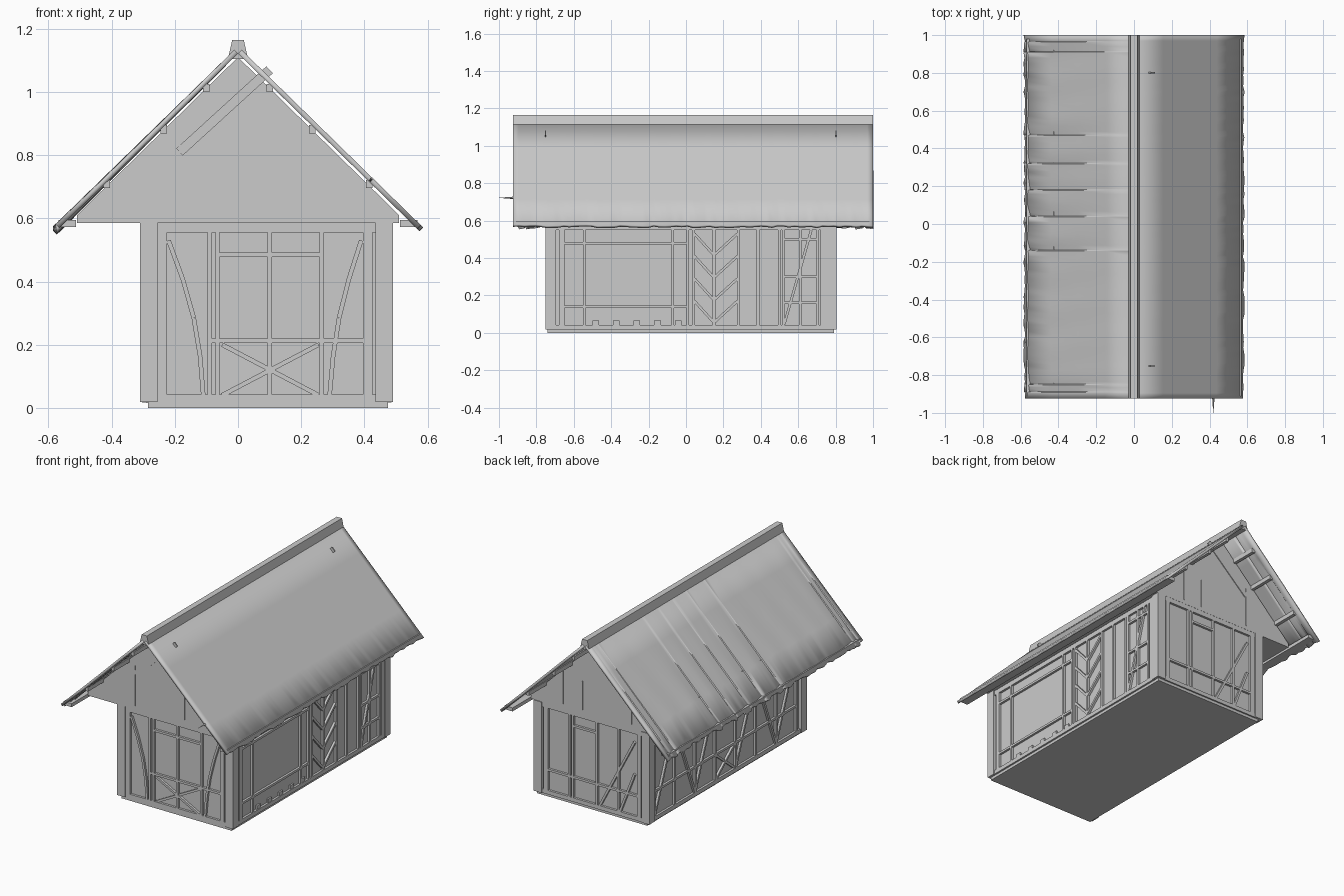
import bpy, bmesh, math, random
from mathutils import Vector, Matrix

random.seed(4)
cube = bpy.data.objects.get("Cube")
if cube:
    bpy.data.objects.remove(cube, do_unlink=True)

grey = bpy.data.materials.new("plain grey")
grey.use_nodes = True
grey.diffuse_color = (0.6, 0.6, 0.6, 1)
grey.node_tree.nodes["Principled BSDF"].inputs["Base Color"].default_value = (0.6, 0.6, 0.6, 1)


def finish(bm, name):
    bmesh.ops.recalc_face_normals(bm, faces=bm.faces)
    mesh = bpy.data.meshes.new(name)
    bm.to_mesh(mesh)
    bm.free()
    mesh.materials.append(grey)
    ob = bpy.data.objects.new(name, mesh)
    bpy.context.collection.objects.link(ob)
    return ob


def add_box(bm, lo, hi):
    lo, hi = Vector(lo), Vector(hi)
    m = Matrix.Translation((lo + hi) / 2) @ Matrix.Diagonal((*(hi - lo), 1))
    bmesh.ops.create_cube(bm, size=1, matrix=m)


def box(name, lo, hi):
    bm = bmesh.new()
    add_box(bm, lo, hi)
    return finish(bm, name)


def prism(name, outline, y0, y1):
    """Extrude an x-z outline along y."""
    bm = bmesh.new()
    face = bm.faces.new([bm.verts.new((x, y0, z)) for x, z in outline])
    ext = bmesh.ops.extrude_face_region(bm, geom=[face])
    moved = [v for v in ext["geom"] if isinstance(v, bmesh.types.BMVert)]
    bmesh.ops.translate(bm, verts=moved, vec=(0, y1 - y0, 0))
    return finish(bm, name)


class Wall:
    """Collects flat timbers drawn in (u, z) on one side of the house."""
    def __init__(self, origin, u, normal):
        self.bm = bmesh.new()
        self.o, self.u, self.n = Vector(origin), Vector(u), Vector(normal)

    def bar(self, a, b, width=0.014, depth=0.016):
        a, b = (self.o + self.u * p[0] + Vector((0, 0, p[1])) for p in (a, b))
        d = (b - a).normalized()
        side = self.n.cross(d)
        m = Matrix((d * (b - a).length, side * width, self.n * depth)).transposed().to_4x4()
        m.translation = (a + b) / 2 + self.n * (depth / 2 - 0.002)
        bmesh.ops.create_cube(self.bm, size=1, matrix=m)

    def posts(self, us, z0=0.03, z1=0.57, **kw):
        for u in us:
            self.bar((u, z0), (u, z1), **kw)

    def rail(self, z, u0, u1, **kw):
        self.bar((u0, z), (u1, z), **kw)

    def curve(self, a, b, sag):
        pts = [(a[0] + (b[0] - a[0]) * t + sag * math.sin(math.pi * t),
                a[1] + (b[1] - a[1]) * t) for t in (0, .25, .5, .75, 1)]
        for p, q in zip(pts, pts[1:]):
            self.bar(p, q)

    def cross(self, u0, z0, u1, z1):
        self.bar((u0, z0), (u1, z1), depth=0.012)
        self.bar((u0, z1), (u1, z0))


# House body
X0, X1, Y0, Y1, TOP = -0.29, 0.472, -0.73, 0.785, 0.585
box("plinth", (-0.285, -0.74, 0), (0.475, 0.79, 0.03))
box("wall_core", (X0, Y0, 0.015), (X1, Y1, TOP))
bm = bmesh.new()
for x in (-0.31, 0.435):
    for y in (-0.75, 0.75):
        add_box(bm, (x, y, 0.018), (x + 0.055, y + 0.055, TOP))
finish(bm, "corner_posts")

# Front wall: studs, rails, curved braces and crossed panel
w = Wall((0, Y0, 0), (1, 0, 0), (0, -1, 0))
w.posts((-0.24, 0.41), width=0.03)
w.posts((-0.09, -0.065, 0.10, 0.265))
w.rail(0.57, -0.26, 0.44, width=0.03)
w.rail(0.03, -0.26, 0.44, width=0.025)
w.rail(0.212, -0.09, 0.40)
w.rail(0.485, -0.06, 0.265)
w.curve((-0.22, 0.53), (-0.11, 0.04), 0.025)
w.curve((0.39, 0.53), (0.29, 0.04), -0.02)
w.cross(-0.05, 0.04, 0.255, 0.2)
finish(w.bm, "front_timbers")

# Left wall: large framed panel, chevron panel and lattice bay
w = Wall((X1, 0, 0), (0, 1, 0), (1, 0, 0))
w.posts((-0.665, 0.735), width=0.03)
w.posts((-0.545, -0.07, 0.01, 0.04, 0.15, 0.28, 0.385, 0.5, 0.52, 0.61, 0.705))
w.rail(0.565, -0.7, 0.76, width=0.03)
w.rail(0.03, -0.7, 0.76, width=0.025)
w.rail(0.48, -0.65, 0.01)
w.rail(0.14, -0.65, 0.01)
for i in range(4):
    z = 0.06 + 0.12 * i
    w.bar((0.045, z + 0.11), (0.145, z))
    w.bar((0.155, z), (0.275, z + 0.11))
for z in (0.16, 0.3, 0.5):
    w.rail(z, 0.52, 0.705)
w.bar((0.525, 0.045), (0.67, 0.55))
for i in range(5):
    w.rail(0.053, -0.5 + 0.11 * i, -0.465 + 0.11 * i, width=0.025, depth=0.012)
finish(w.bm, "left_timbers")

# Back wall: studs with one slanted brace
w = Wall((0, Y1, 0), (1, 0, 0), (0, 1, 0))
w.posts((-0.235, 0.41), width=0.03)
w.posts((-0.09, 0.06, 0.225, 0.25))
w.rail(0.57, -0.26, 0.44, width=0.03)
w.rail(0.03, -0.26, 0.44, width=0.025)
w.rail(0.17, -0.24, 0.40)
w.rail(0.49, 0.06, 0.225)
w.bar((0.04, 0.04), (-0.2, 0.5))
w.bar((-0.1, 0.04), (-0.2, 0.3))
finish(w.bm, "back_timbers")

# Right wall: bays with rails and alternating braces
w = Wall((X0, 0, 0), (0, 1, 0), (-1, 0, 0))
bays = [-0.66 + 0.2 * i for i in range(8)]
w.posts(bays)
w.rail(0.57, -0.7, 0.76, width=0.03)
w.rail(0.03, -0.7, 0.76, width=0.025)
w.rail(0.2, -0.66, 0.74)
for i, (a, b) in enumerate(zip(bays, bays[1:])):
    if i == 3:
        w.cross(a, 0.04, b, 0.2)
    elif i % 2:
        w.bar((a, 0.04), (b, 0.55))
    else:
        w.bar((b, 0.04), (a, 0.55))
finish(w.bm, "right_timbers")

# Attic: solid gable wedge, raised boards and protruding purlins
prism("gable_attic", [(-0.51, TOP), (0.51, TOP), (0.51, 0.61), (0, 1.11), (-0.51, 0.61)], -0.75, 0.8)
for name, y, n in (("front_gable_boards", -0.75, -1), ("back_gable_boards", 0.8, 1)):
    w = Wall((0, y, 0), (1, 0, 0), (0, n, 0))
    for u, z in ((-0.185, 0.86), (0.155, 0.79), (0.29, 0.82)):
        w.bar((u, 0.61), (u, z), width=0.006, depth=0.006)
    w.bar((-0.185, 0.81), (0.1, 1.07), width=0.03, depth=0.007)
    finish(w.bm, name)
bm = bmesh.new()
for s in (-1, 1):
    for x in (0.1, 0.235, 0.415):
        z = 1.112 - 0.965 * x
        add_box(bm, (s * x - 0.01, -0.9, z - 0.016), (s * x + 0.01, 0.97, z + 0.01))
    add_box(bm, (s * 0.54 - 0.028, -0.91, 0.573), (s * 0.54 + 0.028, 0.98, 0.595))
finish(bm, "purlins")

# Roof sheets: smooth on the left, creased and overlapping on the right
creases = (-0.89, -0.85, -0.14, 0.04, 0.18, 0.32, 0.47, 0.91, 0.965)


def roof_sheet(name, side, rough):
    bm = bmesh.new()
    ys = [-0.925 + 1.925 * i / 64 for i in range(65)]
    if rough:
        ys = sorted(ys + [c + d for c in creases for d in (-0.002, 0.002)])
    rows = []
    for y in ys:
        edge = 0.582 + random.uniform(-0.006, 0.004)
        step = sum(0.012 * max(0, 1 - (y - c) / 0.06) for c in creases if y > c) if rough else 0
        row = []
        for t in (0, 0.25, 0.5, 0.75, 1):
            x = 0.012 + (edge - 0.012) * t
            bump = 0.003 * math.sin(y * 31 + t * 4) * t if rough else 0
            row.append(bm.verts.new((side * x, y, 1.144 - 0.978 * x + bump - min(step, 0.014) * t)))
        rows.append(row)
    for r, q in zip(rows, rows[1:]):
        for i in range(4):
            bm.faces.new((r[i], r[i + 1], q[i + 1], q[i]))
    ob = finish(bm, name)
    if ob.data.polygons[0].normal.z < 0:
        ob.data.flip_normals()
    mod = ob.modifiers.new("thickness", "SOLIDIFY")
    mod.thickness = 0.016
    mod.offset = -1
    bpy.ops.object.select_all(action="DESELECT")
    ob.select_set(True)
    bpy.context.view_layer.objects.active = ob
    bpy.ops.object.shade_smooth_by_angle(angle=math.radians(25))


roof_sheet("left_roof", 1, False)
roof_sheet("right_roof", -1, True)
prism("ridge_cap", [(-0.032, 1.105), (0.032, 1.105), (0.018, 1.165), (-0.018, 1.165)], -0.925, 1.0)

# Splinter sticking out under the front verge
bm = bmesh.new()
m = Matrix.Translation((0.42, -0.95, 0.722)) @ Matrix.Rotation(math.pi / 2, 4, "X")
bmesh.ops.create_cone(bm, segments=4, radius1=0.008, radius2=0.0005, depth=0.1, cap_ends=True, matrix=m)
finish(bm, "splinter")
